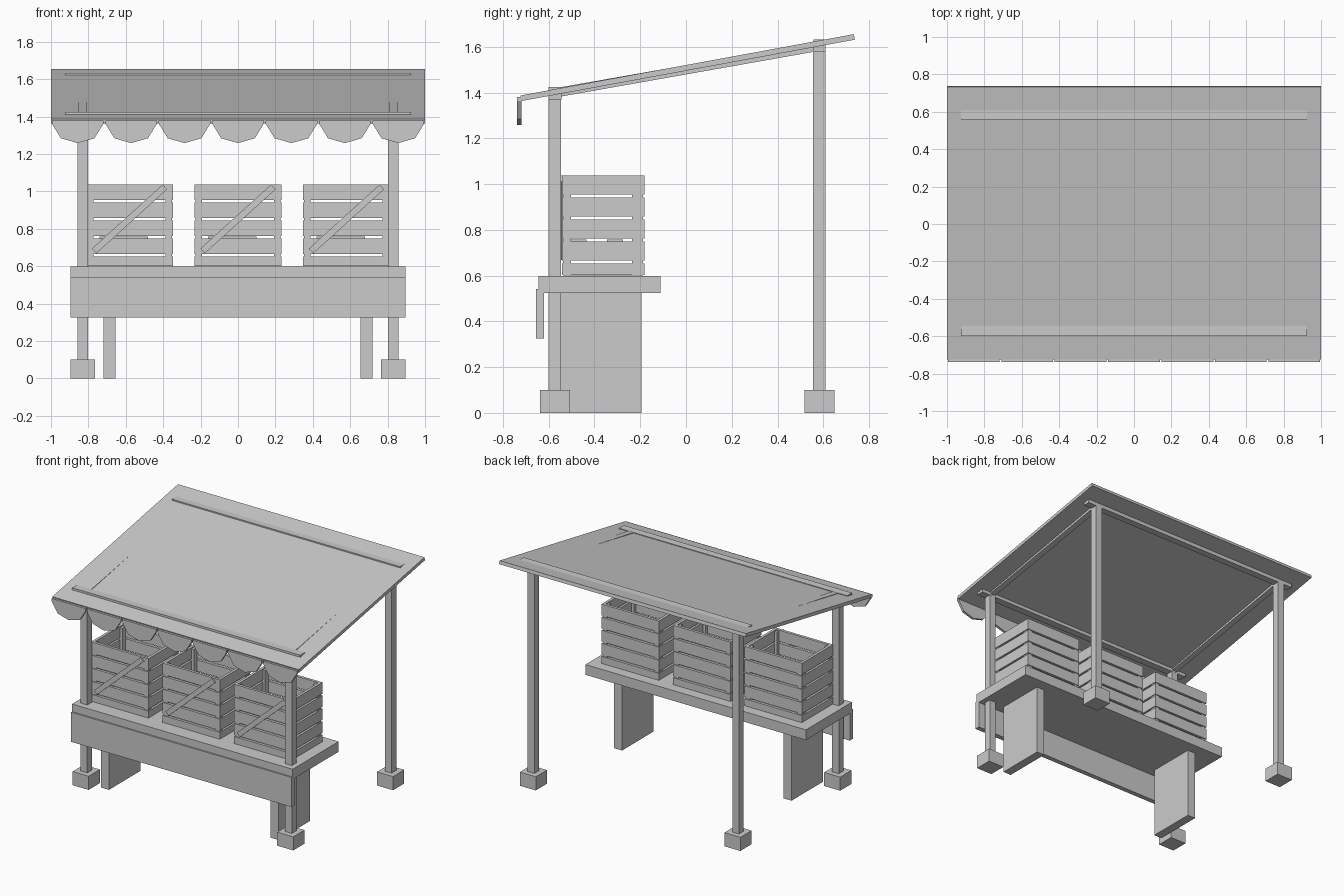
import bpy, bmesh, math
from mathutils import Matrix, Vector

cube = bpy.data.objects.get("Cube")
if cube:
    bpy.data.objects.remove(cube, do_unlink=True)

mat = bpy.data.materials.new("plain grey")
mat.use_nodes = True
GREY = (0.6, 0.6, 0.6, 1)
mat.diffuse_color = GREY
mat.node_tree.nodes["Principled BSDF"].inputs["Base Color"].default_value = GREY


def finish(name, bm):
    bmesh.ops.recalc_face_normals(bm, faces=bm.faces)
    mesh = bpy.data.meshes.new(name)
    bm.to_mesh(mesh)
    bm.free()
    mesh.materials.append(mat)
    obj = bpy.data.objects.new(name, mesh)
    bpy.context.collection.objects.link(obj)
    return obj


def add_box(bm, x, y, z, turn=Matrix()):
    """Box from (min, max) ranges, optionally turned about its own centre."""
    centre = Vector([sum(r) / 2 for r in (x, y, z)])
    size = [r[1] - r[0] for r in (x, y, z)]
    m = Matrix.Translation(centre) @ turn @ Matrix.Diagonal((*size, 1))
    bmesh.ops.create_cube(bm, size=1, matrix=m)


def box(name, x, y, z):
    bm = bmesh.new()
    add_box(bm, x, y, z)
    return finish(name, bm)


def add_prism(bm, points, axis, low, high):
    """Extrude an outline along x (outline in y, z) or y (outline in x, z)."""
    def place(p, d):
        return (d, p[0], p[1]) if axis == "x" else (p[0], d, p[1])
    face = bm.faces.new([bm.verts.new(place(p, low)) for p in points])
    new = bmesh.ops.extrude_face_region(bm, geom=[face])["geom"]
    shift = Vector((high - low, 0, 0) if axis == "x" else (0, high - low, 0))
    bmesh.ops.translate(bm, vec=shift, verts=[v for v in new if isinstance(v, bmesh.types.BMVert)])


def prism(name, points, axis, low, high):
    bm = bmesh.new()
    add_prism(bm, points, axis, low, high)
    return finish(name, bm)


# Canopy frame: posts, feet and cross beams
for row, y, top in (("front", -0.573, 1.42), ("back", 0.583, 1.61)):
    for side, s in (("left", 1), ("right", -1)):
        x = s * 0.83
        box(f"{row}_{side}_post", (x - 0.027, x + 0.027), (y - 0.027, y + 0.027), (0.05, top - 0.01))
        box(f"{row}_{side}_foot", (x - 0.065, x + 0.065), (y - 0.065, y + 0.065), (0, 0.1))
box("front_beam", (-0.925, 0.925), (-0.6, -0.545), (1.37, 1.425))
box("back_beam", (-0.925, 0.925), (0.558, 0.61), (1.58, 1.632))

# Sloping side rails
for side, s in (("left", 1), ("right", -1)):
    prism(f"{side}_rail", [(-0.55, 1.382), (0.57, 1.58), (0.57, 1.62), (-0.55, 1.423)],
          "x", s * 0.83 - 0.022, s * 0.83 + 0.022)

# Sloping roof panel
prism("roof", [(-0.719, 1.363), (0.738, 1.631), (0.733, 1.655), (-0.724, 1.387)], "x", -1, 1)

# Scalloped valance
bm = bmesh.new()
COUNT = 7
pitch = 2 / COUNT
for i in range(COUNT):
    c = -1 + pitch * (i + 0.5)
    half = [(0.138, 1.38), (0.138, 1.362), (0.09, 1.284)]
    outline = [(c + x, z) for x, z in half] + [(c, 1.258)]
    outline += [(c - x, z) for x, z in reversed(half)]
    add_prism(bm, outline, "y", -0.738, -0.72)
finish("valance", bm)

# Counter
box("counter_top", (-0.895, 0.895), (-0.645, -0.112), (0.523, 0.598))
box("counter_apron", (-0.895, 0.895), (-0.656, -0.62), (0.325, 0.542))
for side, s in (("left", 1), ("right", -1)):
    box(f"{side}_counter_leg", (s * 0.6875 - 0.0325, s * 0.6875 + 0.0325), (-0.56, -0.195), (0, 0.53))


# Slatted crates
def crate(name, cx):
    bm = bmesh.new()
    w, y0, y1, t = 0.233, -0.543, -0.182, 0.02
    for i in range(5):
        low = 0.57 + 0.096 * i
        z = (max(low, 0.602), low + 0.083)
        for y in ((y0, y0 + t), (y1 - t, y1)):
            add_box(bm, (cx - w, cx + w), y, z)
        for x in ((-w, -w + t), (w - t, w)):
            add_box(bm, (cx + x[0], cx + x[1]), (y0 + t, y1 - t), z)
    # corner posts set just inside the slat faces
    for x in ((-w + 0.006, -w + 0.04), (w - 0.04, w - 0.006)):
        for y in ((y0 + 0.006, y0 + 0.04), (y1 - 0.055, y1 - 0.006)):
            add_box(bm, (cx + x[0], cx + x[1]), y, (0.6, 1.03))
    # floor and two inner boards
    add_box(bm, (cx - w + t, cx + w - t), (y0 + t, y1 - t), (0.6, 0.625))
    for y in (-0.47, -0.31):
        add_box(bm, (cx - 0.16, cx + 0.1), (y - 0.035, y + 0.035), (0.747, 0.758))
    # diagonal brace across the front
    turn = Matrix.Rotation(-math.atan2(0.335, 0.37), 4, "Y")
    add_box(bm, (cx - 0.255, cx + 0.255), (y0 - 0.012, y0 + 0.004), (0.835, 0.87), turn)
    finish(name, bm)


for label, cx in (("right", -0.58), ("middle", 0), ("left", 0.58)):
    crate(f"{label}_crate", cx)
